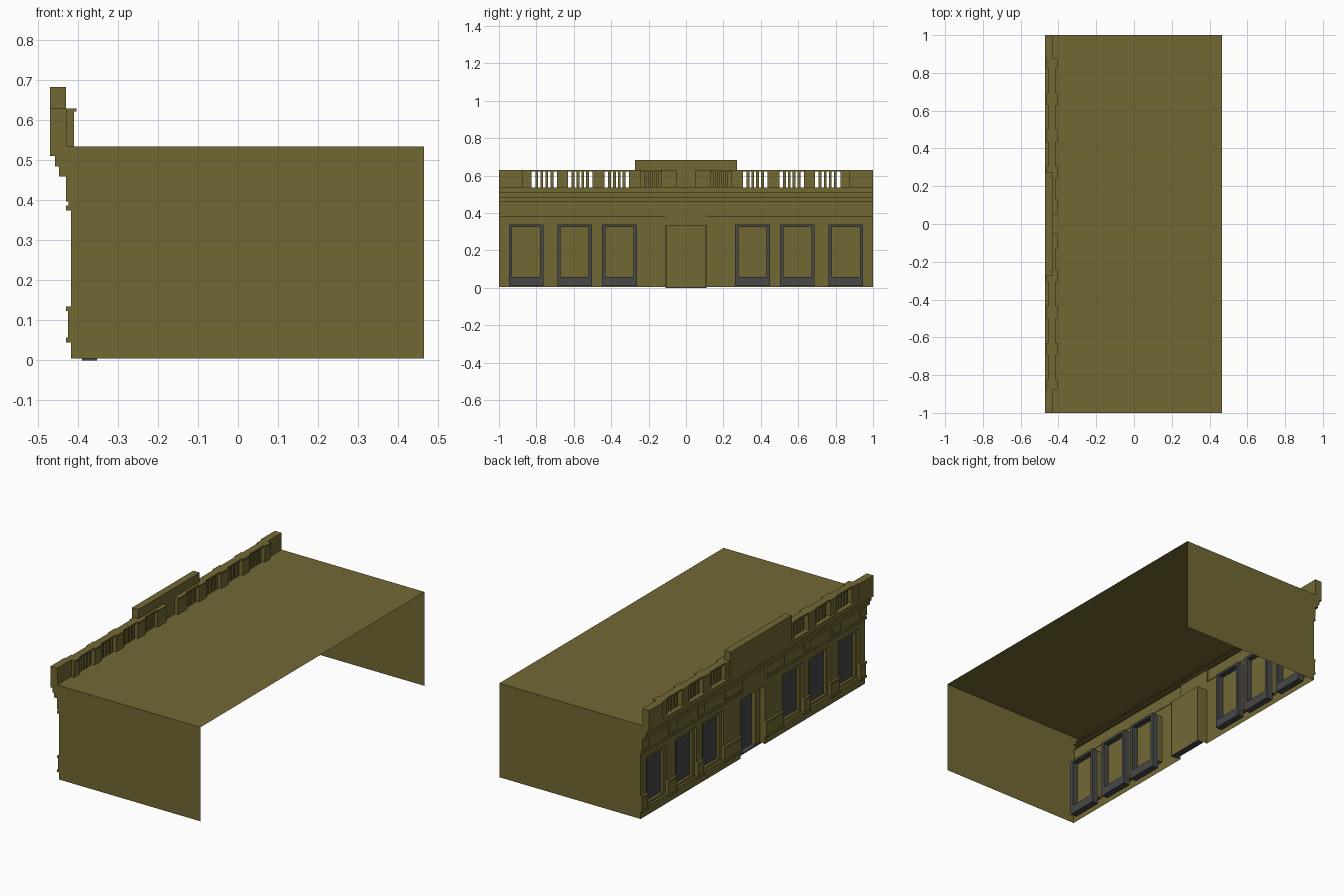
import bpy, bmesh

if "Cube" in bpy.data.objects:
    bpy.data.objects.remove(bpy.data.objects["Cube"])


def material(name, col):
    m = bpy.data.materials.new(name)
    m.diffuse_color = (*col, 1)
    m.use_nodes = True
    m.node_tree.nodes["Principled BSDF"].inputs["Base Color"].default_value = m.diffuse_color
    return m


stone = material("olive_stone", (0.17, 0.138, 0.034))
dark = material("dark_grey", (0.065, 0.065, 0.067))
WALL = -0.417


def part(name, boxes, mat, skip="", mirror=False):
    """Boxes given as (x0,x1,y0,y1,z0,z1); faces named in skip are left open."""
    bm = bmesh.new()
    allb = [(b, skip) for b in boxes]
    if mirror:
        flipped = skip.translate(str.maketrans("fb", "bf"))
        allb += [((a, b, -d, -c, e, f), flipped) for a, b, c, d, e, f in boxes]
    for (x0, x1, y0, y1, z0, z1), open_sides in allb:
        v = [bm.verts.new((x, y, z)) for x in (x0, x1) for y in (y0, y1) for z in (z0, z1)]
        faces = {"l": (0, 1, 3, 2), "r": (4, 6, 7, 5), "f": (0, 4, 5, 1),
                 "b": (2, 3, 7, 6), "d": (0, 2, 6, 4), "u": (1, 5, 7, 3)}
        for key, idx in faces.items():
            if key not in open_sides:
                bm.faces.new([v[i] for i in idx])
    bmesh.ops.delete(bm, geom=[v for v in bm.verts if not v.link_faces], context='VERTS')
    me = bpy.data.meshes.new(name)
    bm.to_mesh(me)
    bm.free()
    ob = bpy.data.objects.new(name, me)
    bpy.context.collection.objects.link(ob)
    me.materials.append(mat)
    return ob


def ring(x0, x1, a, b, z0, z1, side, low, top):
    """Four bars of a rectangular frame."""
    return [(x0, x1, a, a + side, z0, z1), (x0, x1, b - side, b, z0, z1),
            (x0, x1, a + side, b - side, z0, z0 + low),
            (x0, x1, a + side, b - side, z1 - top, z1)]


windows = [(0.263, 0.448), (0.502, 0.688), (0.763, 0.947)]
piers = [(0.11, 0.263), (0.448, 0.502), (0.688, 0.763), (0.947, 1.0)]

# Thin shell: roof and two end walls, back and underside open
part("roof", [(-0.457, 0.465, -1, 1, 0.5, 0.535)], stone, "lrfbd")
part("end_wall", [(WALL, 0.465, 0.5, 1, 0.005, 0.485),
                  (-0.457, 0.465, 0.5, 1, 0.485, 0.535)], stone, "lrfdu", True)

# Facade wall sheets: piers, spandrels below windows, lintels above
part("facade_pier", [(WALL, 0, a, b, 0.005, 0.385) for a, b in piers], stone, "rfbdu", True)
part("window_spandrel", [(WALL, 0, a, b, 0.005, 0.055) for a, b in windows], stone, "rfbdu", True)
part("window_lintel", [(WALL, 0, a, b, 0.335, 0.385) for a, b in windows], stone, "rfbdu", True)
part("door_lintel", [(WALL, 0, -0.11, 0.11, 0.335, 0.46)], stone, "rfbdu")

# Pier pedestals with plinth and cap mouldings
ped = []
for a, b in piers:
    ped += [(-0.43, WALL, a, b, 0.045, 0.057), (-0.425, WALL, a, b, 0.057, 0.123),
            (-0.43, WALL, a, b, 0.123, 0.135)]
part("pier_pedestal", ped, stone, "r", True)

# Architrave, frieze and stepped cornice
part("architrave", [(-0.43, WALL, 0.11, 1, 0.375, 0.387)], stone, "r", True)
part("frieze", [(-0.424, WALL, 0.11, 1, 0.387, 0.46)], stone, "rdu", True)
part("frieze_block", [(-0.43, -0.424, a, b, 0.397, 0.46)
                      for a, b in piers], stone, "r", True)
part("cornice", [(-0.447, WALL, -1, 1, 0.46, 0.485), (-0.457, WALL, -1, 1, 0.485, 0.511)],
     stone, "ru")
part("parapet_base", [(-0.47, -0.43, -1, 1, 0.511, 0.537)], stone, "r")

# Windows: reveal, casing, glass, deep inner frame and back panel
frame, reveal, casing, glass, back = [], [], [], [], []
for a, b in windows:
    i, j = a + 0.018, b - 0.018
    reveal.append((WALL, -0.39, a, b, 0.055, 0.335))
    casing += ring(-0.405, -0.39, a, b, 0.055, 0.335, 0.02, 0.012, 0.02)
    glass.append((-0.39, 0, i, j, 0.058, 0.325))
    back.append((-0.385, 0, i, j, 0.058, 0.325))
    frame += ring(-0.39, -0.352, a, b, 0.01, 0.338, 0.018, 0.048, 0.013)
part("window_reveal", reveal, stone, "lr", True)
part("window_casing", casing, stone, "r", True)
part("window_glass", glass, dark, "rfbdu", True)
part("window_back", back, stone, "rfbdu", True)
part("window_frame", frame, dark, "", True)

# Recessed door with casing and threshold
part("door_reveal", [(WALL, -0.352, -0.11, 0.11, 0.005, 0.335)], stone, "lrd")
part("door_casing", [(-0.385, -0.36, 0.07, 0.11, 0.005, 0.335)], stone, "r", True)
part("door_panel", [(-0.36, 0, -0.108, 0.108, 0.005, 0.335)], dark, "rfbdu")
part("door_back", [(-0.352, 0, -0.108, 0.108, 0.005, 0.335)], stone, "rfbdu")
part("door_threshold", [(-0.39, -0.352, -0.11, 0.11, 0.0, 0.006)], dark)

# Balustrade along the roof edge
bays = [(0.13, 0.24), (0.305, 0.435), (0.5, 0.63), (0.69, 0.825)]
posts = [(0.05, 0.13), (0.24, 0.305), (0.435, 0.5), (0.63, 0.69), (0.825, 0.875)]
part("balustrade_post", [(-0.46, -0.41, a, b, 0.535, 0.622) for a, b in posts], stone, "d", True)
part("balustrade_post_cap", [(-0.463, -0.404, a, b, 0.622, 0.63) for a, b in posts], stone, "", True)
part("balustrade_rail", [(-0.456, -0.415, a, b, 0.622, 0.63) for a, b in bays], stone, "", True)
bal = []
for a, b in bays:
    step = (b - a) / 5
    for k in range(1, 5):
        y = a + k * step
        bal.append((-0.445, -0.421, y - 0.0075, y + 0.0075, 0.537, 0.622))
part("baluster", bal, stone, "du", True)
part("corner_parapet", [(-0.47, -0.428, 0.875, 1, 0.535, 0.63)], stone, "d", True)

# Raised central parapet block
part("central_parapet", [(-0.47, -0.43, -0.273, 0.273, 0.535, 0.683)], stone, "d")
